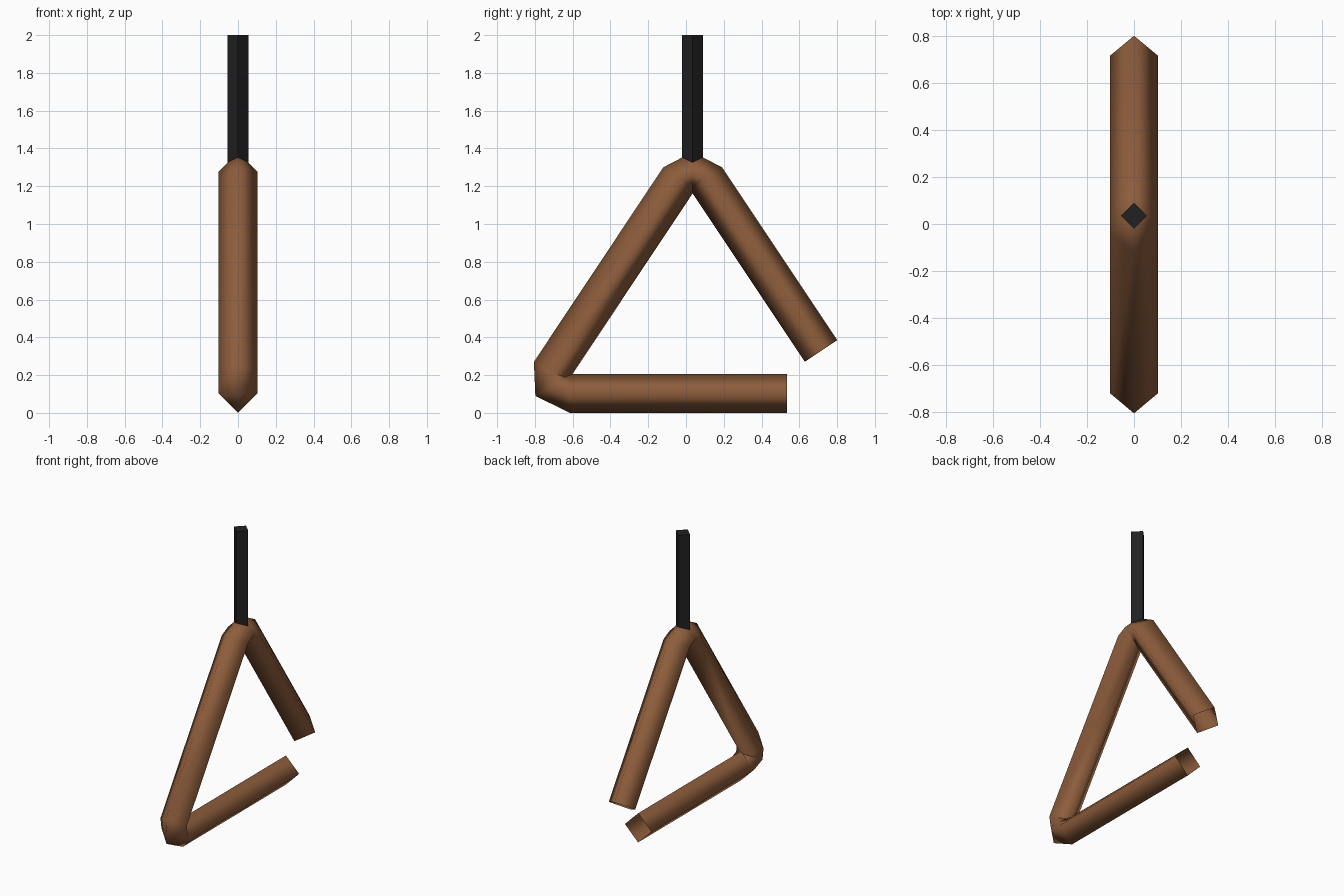
import bpy, bmesh
from math import cos, sin, radians
from mathutils import Vector

if "Cube" in bpy.data.objects:
    bpy.data.objects.remove(bpy.data.objects["Cube"])


def paint(obj, name, color):
    mat = bpy.data.materials.new(name)
    mat.diffuse_color = color
    mat.use_nodes = True
    mat.node_tree.nodes["Principled BSDF"].inputs["Base Color"].default_value = mat.diffuse_color
    obj.data.materials.append(mat)


# Bent triangle: diamond-section tube, one ring per (y, z, outward angle)
R = 0.103
path = [
    (0.535, 0.103, -90), (-0.615, 0.103, -90),       # bottom bar
    (-0.707, 0.139, -151.5), (-0.719, 0.214, 147),   # closed corner
    (-0.034, 1.244, 147), (0.035, 1.278, 90),        # long side, apex
    (0.105, 1.243, 33.7), (0.715, 0.328, 33.7),      # short side, open end
]
bm = bmesh.new()
rings = []
for y, z, angle in path:
    centre = Vector((0, y, z))
    out = Vector((0, cos(radians(angle)), sin(radians(angle)))) * R
    side = Vector((R, 0, 0))
    rings.append([bm.verts.new(centre + d) for d in (out, side, -out, -side)])
for a, b in zip(rings, rings[1:]):
    for i in range(4):
        j = (i + 1) % 4
        bm.faces.new((a[i], a[j], b[j], b[i]))
bmesh.ops.recalc_face_normals(bm, faces=bm.faces)
for f in bm.faces:
    f.smooth = True
mesh = bpy.data.meshes.new("triangle_tube")
bm.to_mesh(mesh)
bm.free()
tube = bpy.data.objects.new("triangle_tube", mesh)
bpy.context.collection.objects.link(tube)
paint(tube, "copper", (0.27, 0.11, 0.045, 1))

# Hanging strap: square bar turned on its edge, sunk into the apex
bottom, top = 1.28, 2.0
bpy.ops.mesh.primitive_cylinder_add(vertices=4, radius=0.055, depth=top - bottom,
                                    location=(0, 0.035, (top + bottom) / 2))
strap = bpy.context.object
strap.name = "hanging_strap"
paint(strap, "black", (0.015, 0.015, 0.016, 1))
